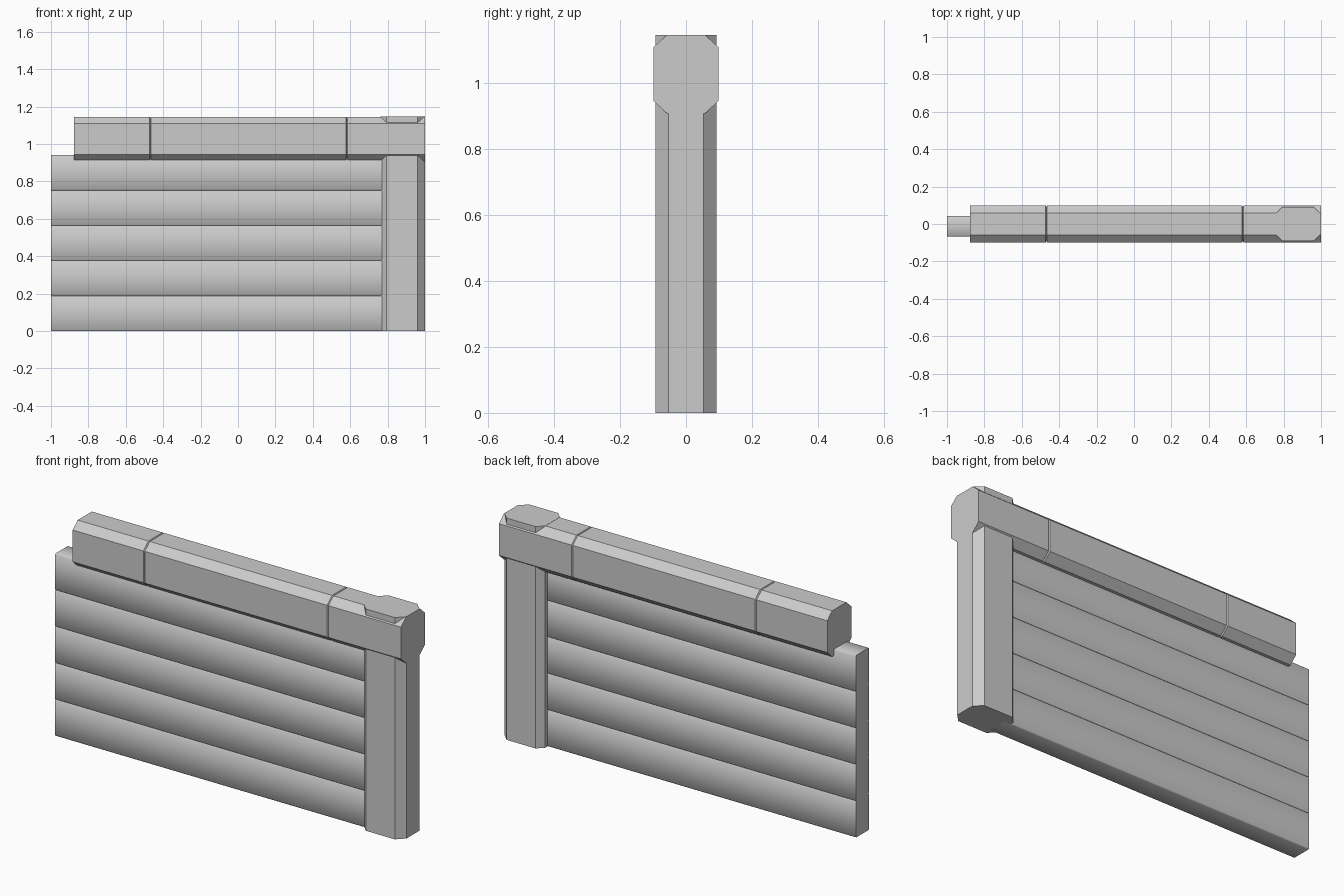
import bpy, bmesh

if "Cube" in bpy.data.objects:
    bpy.data.objects.remove(bpy.data.objects["Cube"])

def loft(name, rings, smooth=False):
    """Skin a list of equal-length vertex rings and cap both ends."""
    bm = bmesh.new()
    vs = [[bm.verts.new(p) for p in r] for r in rings]
    n = len(vs[0])
    for a, b in zip(vs, vs[1:]):
        for i in range(n):
            j = (i + 1) % n
            bm.faces.new((a[i], a[j], b[j], b[i]))
    bm.faces.new(vs[0])
    bm.faces.new(vs[-1])
    bmesh.ops.recalc_face_normals(bm, faces=bm.faces)
    me = bpy.data.meshes.new(name)
    bm.to_mesh(me)
    bm.free()
    ob = bpy.data.objects.new(name, me)
    bpy.context.collection.objects.link(ob)
    if smooth:
        # smooth long sides, flat end caps
        for p in me.polygons:
            p.use_smooth = abs(p.normal.x) < 0.5
    return ob

# Wall boards with tiny eased edges
Y0, Y1, E = -0.066, 0.042, 0.004
H = 0.941 / 5
for k in range(5):
    a, b = k * H, (k + 1) * H
    sec = [(Y0 + E, a), (Y1 - E, a), (Y1, a + E), (Y1, b - E),
           (Y1 - E, b), (Y0 + E, b), (Y0, b - E), (Y0, a + E)]
    loft(f"wall_board_{k + 1}", [[(x, y, z) for y, z in sec] for x in (-1, 0.80)], True)

# Corner post: chamfered column
half = [(0.763, 0.060), (0.795, 0.092), (0.961, 0.092), (1.0, 0.053)]
outline = half + [(x, -y) for x, y in reversed(half)]
loft("corner_post", [[(x, y, z) for x, y in outline] for z in (0, 1.146)])

# Top rail: three octagonal lengths meeting at fine V seams
side = [(0.058, 0.908), (0.098, 0.945), (0.098, 1.109), (0.058, 1.145)]
profile = side + [(-y, z) for y, z in reversed(side)]
ZC = 1.027

def section(x, inset):
    ky, kz = 1 - inset / 0.098, 1 - inset / 0.118
    return [(x, y * ky, ZC + (z - ZC) * kz) for y, z in profile]

S, W = 0.005, 0.004
cuts = [-0.876, -0.468, 0.582, 1.0]
for k, (a, b) in enumerate(zip(cuts, cuts[1:])):
    rings = []
    if k > 0:
        rings += [section(a, S), section(a + W, 0)]
    else:
        rings += [section(a, 0)]
    if k < 2:
        rings += [section(b - W, 0), section(b, S)]
    else:
        rings += [section(b, 0)]
    loft(f"top_rail_{k + 1}", rings)
